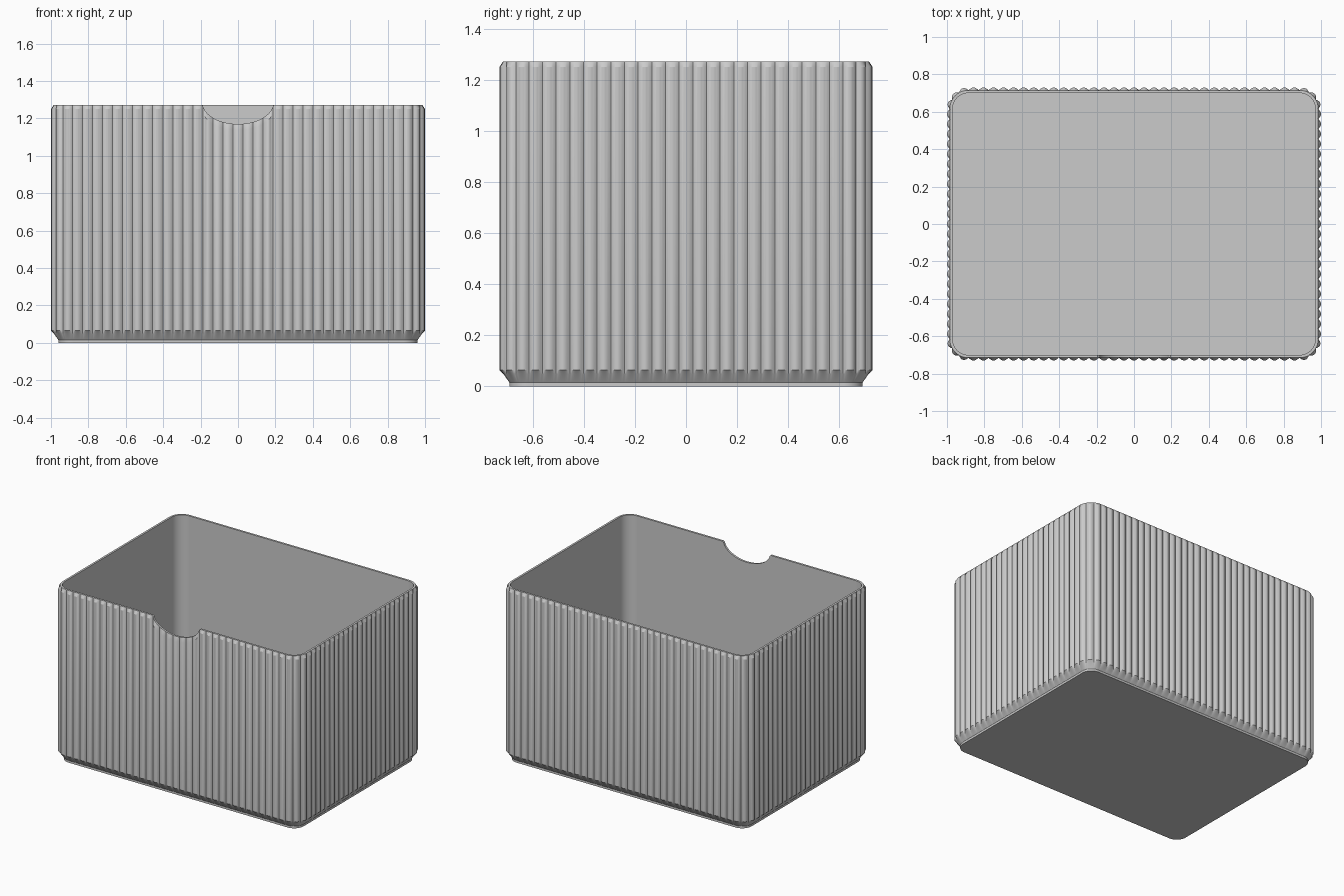
import bpy, bmesh, math
from mathutils import Vector

cube = bpy.data.objects.get("Cube")
if cube:
    bpy.data.objects.remove(cube)

# Main sizes: wall half extents, corner radius, rib depth, rim height
HALF_X, HALF_Y, RADIUS = 0.985, 0.715, 0.1
RIB_DEPTH, HEIGHT = 0.015, 1.272
STEPS = 8


def rim_height(point, normal):
    """Rim level, lowered by the rounded finger notch in the front wall."""
    if normal.y < -0.99 and abs(point.x) < 0.19:
        dip = 1.285 - 0.115 * math.sqrt(1 - (point.x / 0.19) ** 2)
        return min(HEIGHT, dip)
    return HEIGHT


def wall_path():
    """Rounded rectangle as (point, outward normal, rib bulge) columns."""
    columns = []
    for side in range(4):
        a = side * math.pi / 2
        n = Vector((math.sin(a), -math.cos(a), 0))
        t = Vector((math.cos(a), math.sin(a), 0))
        along, away = (HALF_X, HALF_Y) if side % 2 == 0 else (HALF_Y, HALF_X)
        half = along - RADIUS
        # Straight run
        ribs = 33 if side % 2 == 0 else 23
        for i in range(ribs * STEPS):
            u = i / (ribs * STEPS)
            bulge = abs(math.sin(math.pi * ribs * u))
            columns.append((t * half * (2 * u - 1) + n * away, n, bulge))
        # Corner
        centre = t * half + n * (away - RADIUS)
        for i in range(3 * STEPS):
            u = i / (3 * STEPS)
            d = n * math.cos(u * math.pi / 2) + t * math.sin(u * math.pi / 2)
            columns.append((centre + d * RADIUS, d, abs(math.sin(3 * math.pi * u))))
    return columns


bm = bmesh.new()
columns = wall_path()
tops = [rim_height(p, n) for p, n, b in columns]


def ring(offset, ribbed, level):
    verts = []
    for (p, n, bulge), top in zip(columns, tops):
        v = p + n * (offset + ribbed * RIB_DEPTH * bulge)
        v.z = level(top)
        verts.append(bm.verts.new(v))
    return verts


# Rings from the foot up the outside, over the rim and down the inside
rings = [
    ring(-0.024, 0, lambda top: 0),
    ring(-0.024, 0, lambda top: 0.016),
    ring(0, 0, lambda top: 0.05),
    ring(0, 1, lambda top: 0.065),
    ring(0, 1, lambda top: top - (0.022 if top == HEIGHT else 0.034)),
    ring(0, 0, lambda top: top),
    ring(-0.015, 0, lambda top: top),
    ring(-0.015, 0, lambda top: 0.05),
]
count = len(columns)
for low, high in zip(rings, rings[1:]):
    for i in range(count):
        j = (i + 1) % count
        bm.faces.new((low[i], low[j], high[j], high[i]))

# Underside and inner floor
bm.faces.new(rings[0][::-1])
bm.faces.new(rings[-1])

mesh = bpy.data.meshes.new("ribbed_box")
bm.to_mesh(mesh)
bm.free()
box = bpy.data.objects.new("ribbed_box", mesh)
bpy.context.collection.objects.link(box)

# Plain grey plastic
grey = bpy.data.materials.new("plain_grey")
grey.use_nodes = True
colour = (0.6, 0.6, 0.6, 1)
grey.diffuse_color = colour
grey.node_tree.nodes["Principled BSDF"].inputs["Base Color"].default_value = colour
mesh.materials.append(grey)

bpy.ops.object.select_all(action='DESELECT')
box.select_set(True)
bpy.context.view_layer.objects.active = box
bpy.ops.object.shade_smooth_by_angle(angle=math.radians(30))
